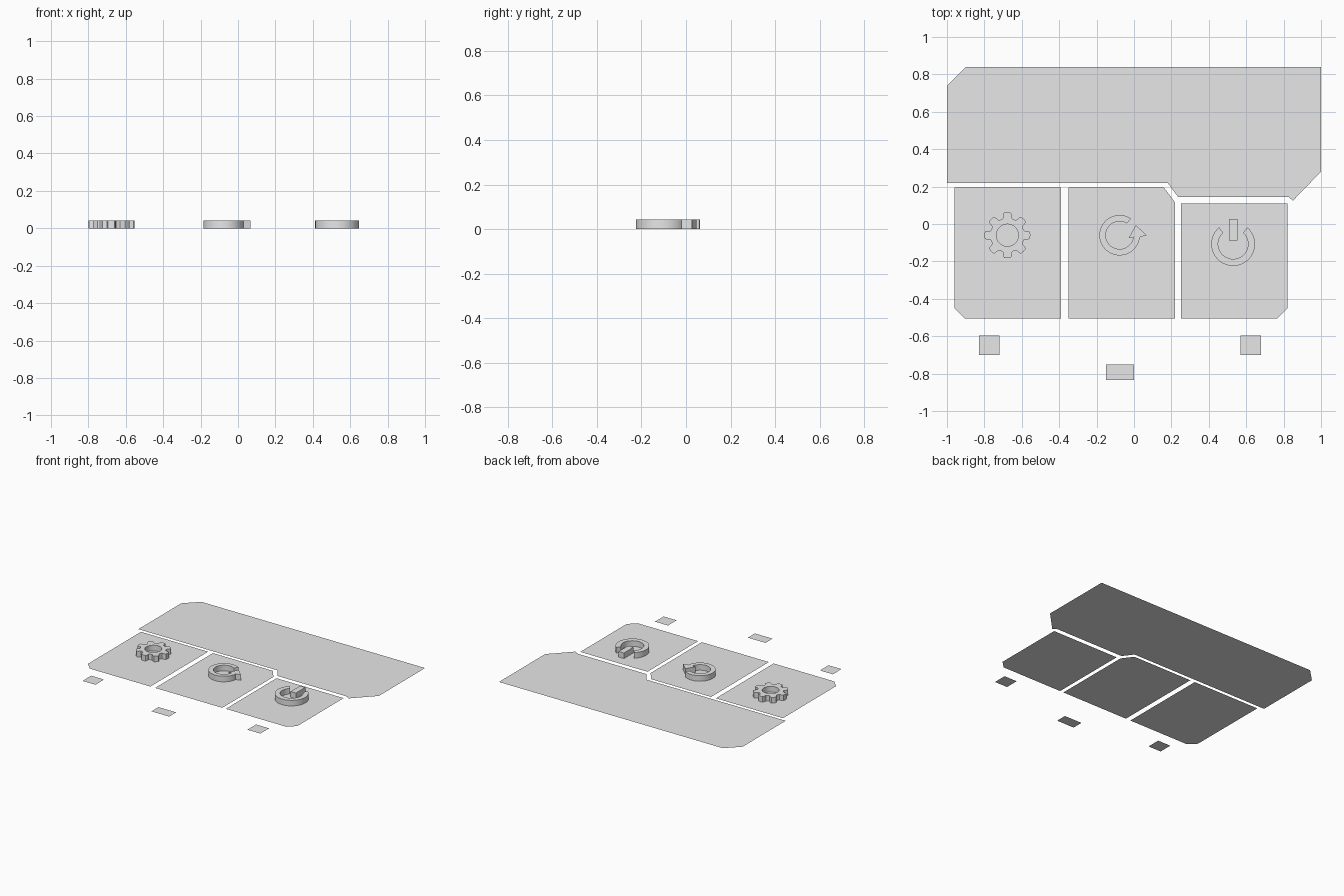
import bpy, bmesh, math

if "Cube" in bpy.data.objects:
    bpy.data.objects.remove(bpy.data.objects["Cube"])

H = 0.043  # icon height

grey = bpy.data.materials.new("light grey")
grey.diffuse_color = (0.8, 0.8, 0.8, 1)
grey.use_nodes = True
grey.node_tree.nodes["Principled BSDF"].inputs["Base Color"].default_value = grey.diffuse_color


def finish(name, bm, smooth=False):
    mesh = bpy.data.meshes.new(name)
    bm.to_mesh(mesh)
    bm.free()
    mesh.materials.append(grey)
    obj = bpy.data.objects.new(name, mesh)
    bpy.context.collection.objects.link(obj)
    if smooth:
        bpy.ops.object.select_all(action='DESELECT')
        obj.select_set(True)
        bpy.context.view_layer.objects.active = obj
        bpy.ops.object.shade_smooth_by_angle(angle=math.radians(30))
    return obj


def plate(name, pts, z=0.0):
    """Flat one-sided sheet facing up."""
    bm = bmesh.new()
    face = bm.faces.new([bm.verts.new((x, y, z)) for x, y in pts])
    face.normal_update()
    if face.normal.z < 0:
        face.normal_flip()
    finish(name, bm)


def rect(x0, x1, y0, y1):
    return [(x0, y0), (x1, y0), (x1, y1), (x0, y1)]


def raise_faces(name, bm, centre):
    """Extrude flat faces upward into a closed solid."""
    bmesh.ops.solidify  # faces are duplicated below by extrusion with the base kept
    base = bm.faces[:]
    out = bmesh.ops.extrude_face_region(bm, geom=base, use_keep_orig=True)
    top = [g for g in out["geom"] if isinstance(g, bmesh.types.BMVert)]
    bmesh.ops.translate(bm, verts=top, vec=(0, 0, H))
    bmesh.ops.translate(bm, verts=bm.verts[:], vec=(*centre, 0))
    bmesh.ops.recalc_face_normals(bm, faces=bm.faces[:])
    finish(name, bm, True)


def solid(name, pts, centre=(0, 0)):
    bm = bmesh.new()
    bm.faces.new([bm.verts.new((x, y, 0)) for x, y in pts])
    raise_faces(name, bm, centre)


def polar(r, deg):
    a = math.radians(deg)
    return (r * math.cos(a), r * math.sin(a))


def arc(r, a0, a1, n=40):
    return [polar(r, a0 + (a1 - a0) * i / n) for i in range(n + 1)]


# Large display panel and its screen
plate("display_panel", [(-1, 0.22), (0.18, 0.22), (0.235, 0.145), (0.825, 0.145),
                        (0.85, 0.125), (1, 0.28), (1, 0.84), (-0.9, 0.84), (-1, 0.74)])
plate("screen", rect(-0.9, 0.07, 0.34, 0.695), 0.001)

# Three button panels with clipped corners
plate("settings_panel", [(-0.905, -0.505), (-0.39, -0.505), (-0.39, 0.195),
                         (-0.96, 0.195), (-0.96, -0.45)])
plate("reset_panel", [(-0.35, -0.505), (0.22, -0.505), (0.22, 0.115),
                      (0.16, 0.195), (-0.35, 0.195)])
plate("power_panel", [(0.25, -0.505), (0.765, -0.505), (0.82, -0.45),
                      (0.82, 0.11), (0.25, 0.11)])

# Small loose tabs
plate("left_tab", rect(-0.83, -0.72, -0.70, -0.595))
plate("middle_tab", rect(-0.15, 0.0, -0.835, -0.75))
plate("right_tab", rect(0.57, 0.68, -0.70, -0.595))

# Gear icon: eight teeth around a round hole
tooth = [(-19, 0.091), (-15, 0.093), (-10.5, 0.117), (-8, 0.122), (0, 0.123),
         (8, 0.122), (10.5, 0.117), (15, 0.093), (19, 0.091)]
polar_pts = [(k * 45 + a, r) for k in range(8) for a, r in tooth]
bm = bmesh.new()
outer = [bm.verts.new((*polar(r, a), 0)) for a, r in polar_pts]
inner = [bm.verts.new((*polar(0.059, a), 0)) for a, r in polar_pts]
for i in range(len(outer)):
    j = (i + 1) % len(outer)
    bm.faces.new((outer[i], outer[j], inner[j], inner[i]))
raise_faces("gear_icon", bm, (-0.677, -0.06))

# Circular arrow icon: open ring ending in an arrowhead
solid("reset_icon", arc(0.108, 56, 354) + [(0.144, 0), (0.087, 0.054), (0.048, -0.016)]
      + arc(0.074, 352, 58), (-0.077, -0.06))

# Power icon: ring open at the top, with an upright bar
solid("power_ring", arc(0.117, 130, 410) + arc(0.080, 408, 132), (0.53, -0.107))
solid("power_bar", rect(0.508, 0.553, -0.088, 0.026))
